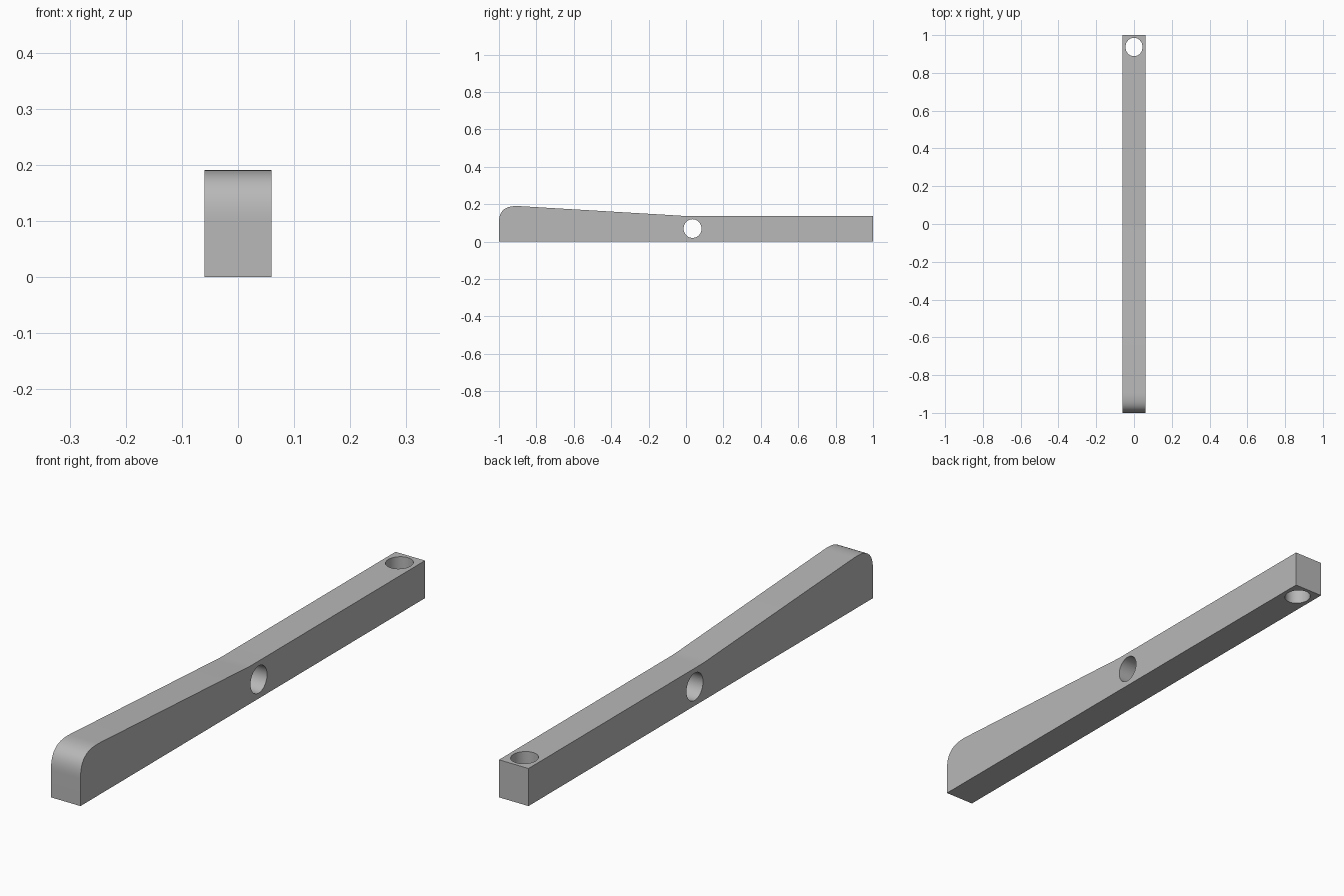
import bpy, bmesh, math
from mathutils import Vector
from mathutils.geometry import interpolate_bezier

cube = bpy.data.objects.get("Cube")
if cube:
    bpy.data.objects.remove(cube, do_unlink=True)

HALF_WIDTH = 0.06
TOP = 0.138

grey = bpy.data.materials.new("plain grey")
grey.use_nodes = True
colour = (0.48, 0.48, 0.48, 1)
grey.diffuse_color = colour
grey.node_tree.nodes["Principled BSDF"].inputs["Base Color"].default_value = colour


def add_object(name, bm):
    bmesh.ops.recalc_face_normals(bm, faces=bm.faces)
    mesh = bpy.data.meshes.new(name)
    bm.to_mesh(mesh)
    bm.free()
    mesh.materials.append(grey)
    obj = bpy.data.objects.new(name, mesh)
    bpy.context.collection.objects.link(obj)
    return obj


def curve(a, ha, hb, b, count):
    return [tuple(p) for p in interpolate_bezier(*[Vector(p) for p in (a, ha, hb, b)], count)]


# Side profile (y, z): rounded nose, sloping top, soft bend, straight tail
nose = curve((-1, 0.1), (-1, 0.165), (-0.97, 0.194), (-0.89, 0.19), 20)
bend = curve((-0.08, 0.142), (-0.05, 0.1402), (-0.03, TOP), (0, TOP), 7)
profile = [(-1, 0)] + nose + bend + [(1, TOP), (1, 0)]

bm = bmesh.new()
side = bm.faces.new([bm.verts.new((-HALF_WIDTH, p[0], p[1])) for p in profile])
extruded = bmesh.ops.extrude_face_region(bm, geom=[side])["geom"]
bmesh.ops.translate(bm, vec=(2 * HALF_WIDTH, 0, 0),
                    verts=[v for v in extruded if isinstance(v, bmesh.types.BMVert)])
bar = add_object("lever_bar", bm)


# Round holes: one across the middle, one upright near the tail
def drill(name, location, rotation, scale):
    bm = bmesh.new()
    bmesh.ops.create_cone(bm, cap_ends=True, segments=48, radius1=1, radius2=1, depth=0.5)
    cutter = add_object(name, bm)
    cutter.location, cutter.rotation_euler, cutter.scale = location, rotation, scale
    cutter.hide_render = True
    cutter.hide_set(True)
    cut = bar.modifiers.new(name, "BOOLEAN")
    cut.operation, cut.solver, cut.object = "DIFFERENCE", "EXACT", cutter
    return cutter


cutters = [
    drill("pivot_hole_cutter", (0, 0.035, 0.07), (0, math.pi / 2, 0), (0.05, 0.048, 1)),
    drill("tail_hole_cutter", (0, 0.937, 0.07), (0, 0, 0), (0.045, 0.049, 1)),
]

# Apply the cuts, then remove the cutters
bpy.ops.object.select_all(action="DESELECT")
bpy.context.view_layer.objects.active = bar
bar.select_set(True)
for modifier in list(bar.modifiers):
    bpy.ops.object.modifier_apply(modifier=modifier.name)
for cutter in cutters:
    bpy.data.objects.remove(cutter, do_unlink=True)
bpy.ops.object.shade_smooth_by_angle(angle=math.radians(30))
